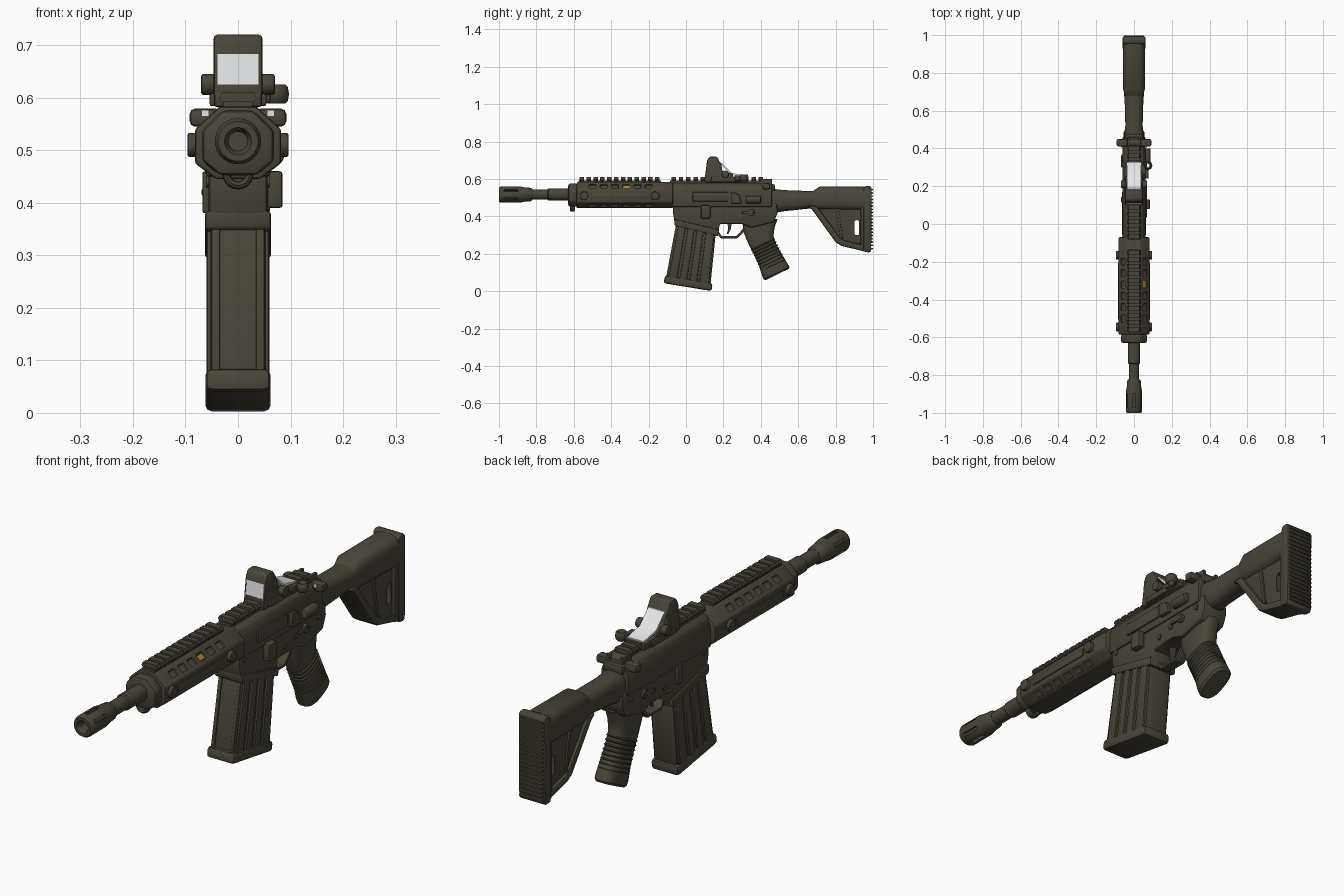
import bpy, bmesh, math
from mathutils import Matrix, Vector

if "Cube" in bpy.data.objects:
    bpy.data.objects.remove(bpy.data.objects["Cube"])


def material(name, rgb):
    m = bpy.data.materials.new(name)
    m.diffuse_color = (*rgb, 1)
    m.use_nodes = True
    m.node_tree.nodes["Principled BSDF"].inputs["Base Color"].default_value = m.diffuse_color
    return m


OLIVE = material("dark_olive", (0.066, 0.059, 0.042))
WHITE = material("glass_white", (0.85, 0.86, 0.88))
AMBER = material("amber", (0.42, 0.24, 0.03))
cutters = []


def finish(name, bm, bevel=0, mat=OLIVE):
    bmesh.ops.recalc_face_normals(bm, faces=bm.faces)
    me = bpy.data.meshes.new(name)
    bm.to_mesh(me)
    bm.free()
    me.materials.append(mat)
    ob = bpy.data.objects.new(name, me)
    bpy.context.collection.objects.link(ob)
    if bevel:
        b = ob.modifiers.new("bevel", 'BEVEL')
        b.width, b.segments, b.angle_limit = bevel, 2, math.radians(30)
    return ob


def prism(name, pts, a, b, axis='x', bevel=0, mat=OLIVE):
    """Extrude a (y,z) profile along x, or an (x,z) profile along y."""
    bm = bmesh.new()
    f = lambda p, t: (t, p[0], p[1]) if axis == 'x' else (p[0], t, p[1])
    r = [[bm.verts.new(f(p, t)) for p in pts] for t in (a, b)]
    n = len(pts)
    bm.faces.new(r[0])
    bm.faces.new(r[1][::-1])
    for i in range(n):
        j = (i + 1) % n
        bm.faces.new((r[0][i], r[0][j], r[1][j], r[1][i]))
    return finish(name, bm, bevel, mat)


def box(name, c, s, bevel=0, roty=0, mat=OLIVE):
    bm = bmesh.new()
    m = Matrix.Translation(c) @ Matrix.Rotation(roty, 4, 'Y') @ Matrix.Diagonal((*s, 1))
    bmesh.ops.create_cube(bm, size=1, matrix=m)
    return finish(name, bm, bevel, mat)


def cyl(name, c, r, d, axis='x', seg=20, bevel=0):
    bm = bmesh.new()
    rot = {'x': Matrix.Rotation(math.pi / 2, 4, 'Y'), 'y': Matrix.Rotation(math.pi / 2, 4, 'X'),
           'z': Matrix.Identity(4)}[axis]
    bmesh.ops.create_cone(bm, cap_ends=True, segments=seg, radius1=r, radius2=r, depth=d,
                          matrix=Matrix.Translation(c) @ rot)
    return finish(name, bm, bevel)


def loft(name, secs, seg=24, power=2.0):
    """Rounded sections (y, z, half_x, half_v, tilt in degrees) joined in order."""
    bm = bmesh.new()
    rings = []
    for y, z, hx, hv, tilt in secs:
        ca, sa = math.cos(math.radians(tilt)), math.sin(math.radians(tilt))
        ring = []
        for i in range(seg):
            t = 2 * math.pi * (i + .5) / seg
            u, v = [math.copysign(abs(w) ** (2 / power), w) for w in (math.cos(t), math.sin(t))]
            ring.append(bm.verts.new((u * hx, y + v * hv * ca, z + v * hv * sa)))
        rings.append(ring)
    for p, q in zip(rings, rings[1:]):
        for i in range(seg):
            j = (i + 1) % seg
            bm.faces.new((p[i], p[j], q[j], q[i]))
    bm.faces.new(rings[0])
    bm.faces.new(rings[-1][::-1])
    return finish(name, bm)


def torus(name, c, R, r, height, axis):
    bm = bmesh.new()
    g = [[bm.verts.new(Vector(c) + Vector(
        ((R + r * math.cos(b)) * math.cos(a), *(((R + r * math.cos(b)) * math.sin(a), height * math.sin(b))
         if axis == 'z' else (height * math.sin(b), (R + r * math.cos(b)) * math.sin(a))))))
        for b in [k * math.pi / 4 for k in range(8)]] for a in [k * math.pi / 10 for k in range(20)]]
    for i in range(20):
        for j in range(8):
            bm.faces.new((g[i][j], g[(i + 1) % 20][j], g[(i + 1) % 20][(j + 1) % 8], g[i][(j + 1) % 8]))
    return finish(name, bm)


def cut(ob, cutter):
    cutter.hide_render = True
    cutters.append(cutter)
    m = ob.modifiers.new("cut", 'BOOLEAN')
    m.object, m.operation, m.solver = cutter, 'DIFFERENCE', 'EXACT'


ZB = 0.517  # bore height

# Barrel and slotted muzzle
lathe = lambda *p: [(y, ZB, r, r, 90) for y, r in p]
loft("barrel", lathe((-.86, .028), (-.74, .028), (-.735, .033), (-.5, .033)))
muzzle = loft("muzzle", lathe((-.90, .018), (-.985, .018), (-1, .026), (-1, .038), (-.99, .044), (-.89, .044),
                              (-.865, .039), (-.83, .036), (-.82, .029)))
for k in range(6):
    a = math.radians(60 * k)
    cut(muzzle, box("muzzle_slot", (.04 * math.sin(a), -.935, ZB + .04 * math.cos(a)), (.014, .075, .024), 0, a))

# Octagonal handguard with vents, end cap and side knobs
half = [(.035, .583), (.082, .54), (.082, .475), (.042, .445)]
octagon = half + [(-x, z) for x, z in half[::-1]]
guard = prism("handguard", octagon, -.585, -.07, 'y', .006)
prism("handguard_cap", [(x * .84, ZB + (z - ZB) * .9) for x, z in octagon], -.63, -.58, 'y', .012)
for s in (-1, 1):
    for i in range(6):
        y = -.50 + .06 * i
        cut(guard, box("vent", (s * .0585, y, .5615), (.03, .038, .02), .005, s * math.radians(42)))
        cut(guard, box("vent", (s * .062, y, .46), (.028, .038, .02), .005, s * math.radians(144)))
    for y in (-.545, -.165):
        cyl("guard_knob", (s * .083, y, .51), .023, .026, 'x', 16, .004)
    box("guard_side_strip", (s * .082, -.355, .508), (.008, .30, .03), .003)
box("amber_marker", (.0545, -.32, .5555), (.022, .034, .004), 0, math.radians(42), AMBER)
torus("sling_loop", (0, -.607, .455), .022, .008, .014, 'y')

# Toothed top rails
for name, y0, y1 in (("guard_rail", -.575, -.135), ("receiver_rail", -.085, .42)):
    box(name, (0, (y0 + y1) / 2, .582), (.056, y1 - y0, .022))
    n = round((y1 - y0) / .038)
    for i in range(n):
        y = y0 + (i + .5) * (y1 - y0) / n
        prism(name + "_tooth", [(-.03, .59), (-.036, .598), (-.03, .61), (.03, .61), (.036, .598), (.03, .59)],
              y - .012, y + .012, 'y')

# Receiver
up = [(.028, .58), (.05, .565), (.062, .53), (.062, .45)]
prism("upper_receiver", up + [(-x, z) for x, z in up[::-1]], -.075, .46, 'y', .006)
prism("lower_receiver", [(-.07, .48), (-.07, .42), (-.058, .355), (.172, .298), (.18, .36), (.30, .36),
                         (.35, .34), (.47, .37), (.49, .42), (.485, .47)], -.056, .056, 'x', .008)
prism("magwell_lip", [(-.064, .385), (-.06, .35), (.172, .294), (.175, .33)], -.063, .063, 'x', .006)
box("ejection_cover", (.062, .13, .505), (.012, .19, .05), .004)
prism("shell_deflector", [(.24, .47), (.24, .53), (.28, .52), (.30, .47)], .05, .078, 'x', .006)
cyl("forward_assist", (.068, .36, .49), .02, .08, 'y', 16, .005)
box("magazine_release", (.07, .105, .425), (.03, .05, .07), .006)
box("bolt_catch", (-.06, .13, .42), (.016, .035, .08), .005)
for s in (-1, 1):
    cyl("selector_pivot", (s * .058, .35, .42), .018, .016, 'x', 16, .003)
    box("selector_lever", (s * .064, .33, .42), (.01, .06, .014), .003)
    for y, z in ((-.04, .44), (.22, .395), (.29, .41), (.44, .43)):
        cyl("pin", (s * .057, y, z), .011, .008, 'x', 12)
    # Rear charging handle and sight drum
    box("charging_wing", (s * .062, .43, .562), (.06, .04, .034), .01)
    box("white_chip", (s * .062, .408, .57), (.014, .006, .012), 0, 0, WHITE)
    box("rear_sight_ear", (s * .03, .43, .583), (.014, .06, .035), .005)
box("charging_bar", (0, .44, .555), (.09, .07, .035), .008)
cyl("rear_sight_drum", (0, .43, .58), .02, .07, 'x', 16, .004)

# Trigger and guard
prism("trigger_guard", [(.165, .31), (.185, .283), (.275, .283), (.315, .325), (.305, .335), (.27, .295),
                        (.19, .295), (.175, .32)], -.022, .022, 'x', .003)
prism("trigger", [(.22, .37), (.245, .37), (.24, .335), (.225, .305), (.218, .308), (.226, .335)],
      -.01, .01, 'x', .003)

# Magazine with long ribs and base plate
mag = lambda u, v: (-.112 + .245 * u + v * (.062 - .03 * u), .045 - .04 * u + v * (.33 - .01 * u))
quad = lambda u0, u1, v0, v1: [mag(u0, v0), mag(u1, v0), mag(u1, v1), mag(u0, v1)]
prism("magazine", quad(.02, .98, .05, 1), -.052, .052, 'x', .008)
for u0, u1 in ((.06, .24), (.30, .46), (.52, .68), (.74, .94)):
    prism("magazine_rib", quad(u0, u1, .08, .98), -.06, .06, 'x', .006)
for s in (-1, 1):
    prism("magazine_front_rib", quad(.0, .05, .1, .98), s * .034, s * .05, 'x', .003)
prism("magazine_base", quad(-.03, 1.02, -.01, .12), -.062, .062, 'x', .012)

# Pistol grip with finger ridges
loft("grip", [(.395, .385, .045, .095, 0), (.39, .33, .045, .085, 8), (.402, .27, .042, .070, 20),
              (.425, .22, .043, .066, 24), (.455, .16, .045, .070, 26), (.475, .115, .047, .076, 26),
              (.484, .097, .045, .077, 26), (.488, .09, .038, .07, 26)], 28, 2.7)
for i in range(8):
    t = i / 7
    y, z = .412 + .054 * t, .25 - .11 * t
    loft("grip_ridge", [(y - .002, z + .005, .042, .066, 24), (y, z, .047, .072, 25),
                        (y + .002, z - .005, .042, .066, 26)], 28, 2.7)

# Stock
loft("stock_neck", [(.45, .485, .05, .058, 90), (.48, .483, .052, .063, 90), (.52, .484, .046, .057, 90),
                    (.66, .489, .05, .047, 90), (.72, .49, .052, .047, 90)], 28, 2.6)
loft("stock_comb", [(.675, .488, .048, .045, 90), (.715, .497, .058, .063, 90), (.955, .495, .06, .066, 90)],
     28, 3.2)
panel = prism("stock_panel", [(.64, .47), (.675, .44), (.805, .262), (.83, .245), (.96, .213), (.96, .5)],
              -.04, .04, 'x', .012)
rim = prism("stock_lower_rim", [(.645, .455), (.675, .435), (.80, .262), (.83, .243), (.96, .211), (.96, .245),
                                (.845, .272), (.82, .29), (.70, .455)], -.052, .052, 'x', .01)
for z, h in ((.34, .08), (.452, .022)):
    cut(panel, box("stock_slot", (0, .913, z), (.3, .024, h), .008))
for s in (-1, 1):
    prism("stock_rib", [(.80, .44), (.815, .44), (.84, .28), (.825, .28)], s * .036, s * .047, 'x', .003)
box("stock_rear_post", (0, .945, .38), (.11, .025, .33), .01)
prism("butt_pad", [(.95, .55), (.958, .563), (.985, .563), (.993, .55), (.99, .215), (.98, .207), (.95, .212)],
      -.06, .06, 'x', .008)
for i in range(19):
    box("pad_ridge", (0, .99, .228 + i * .0175), (.108, .018, .009), .003)

# Reflex sight: base, hood, glass and knobs
box("sight_base", (0, .215, .597), (.092, .23, .03), .006)
hood = prism("sight_hood", [(.10, .60), (.112, .695), (.125, .72), (.165, .72), (.19, .675), (.195, .64),
                            (.25, .628), (.255, .60)], -.047, .047, 'x', .008)
cut(hood, box("hood_window", (0, .2, .654), (.078, .4, .058)))
prism("rear_glass", [(.182, .686), (.19, .686), (.245, .632), (.325, .617), (.325, .611), (.24, .622)],
      -.037, .037, 'x', 0, WHITE)
prism("front_glass", [(.104, .625), (.108, .625), (.116, .684), (.112, .684)], -.039, .039, 'x', 0, WHITE)
for s in (-1, 1):
    cyl("sight_knob", (s * .057, .21, .625), .02, .026, 'x', 16, .004)
    box("sight_clamp", (s * .046, .215, .596), (.016, .16, .024), .004)
torus("mount_lever_ring", (.073, .31, .607), .017, .007, .018, 'z')
box("mount_lever", (.052, .29, .605), (.02, .06, .03), .005)

# Bake modifiers, drop the cutters, smooth with sharp edges
bpy.ops.object.select_all(action='SELECT')
bpy.context.view_layer.objects.active = guard
bpy.ops.object.convert(target='MESH')
for c in cutters:
    bpy.data.objects.remove(c, do_unlink=True)
bpy.ops.object.select_all(action='SELECT')
bpy.context.view_layer.objects.active = guard
bpy.ops.object.shade_smooth_by_angle(angle=math.radians(35))
